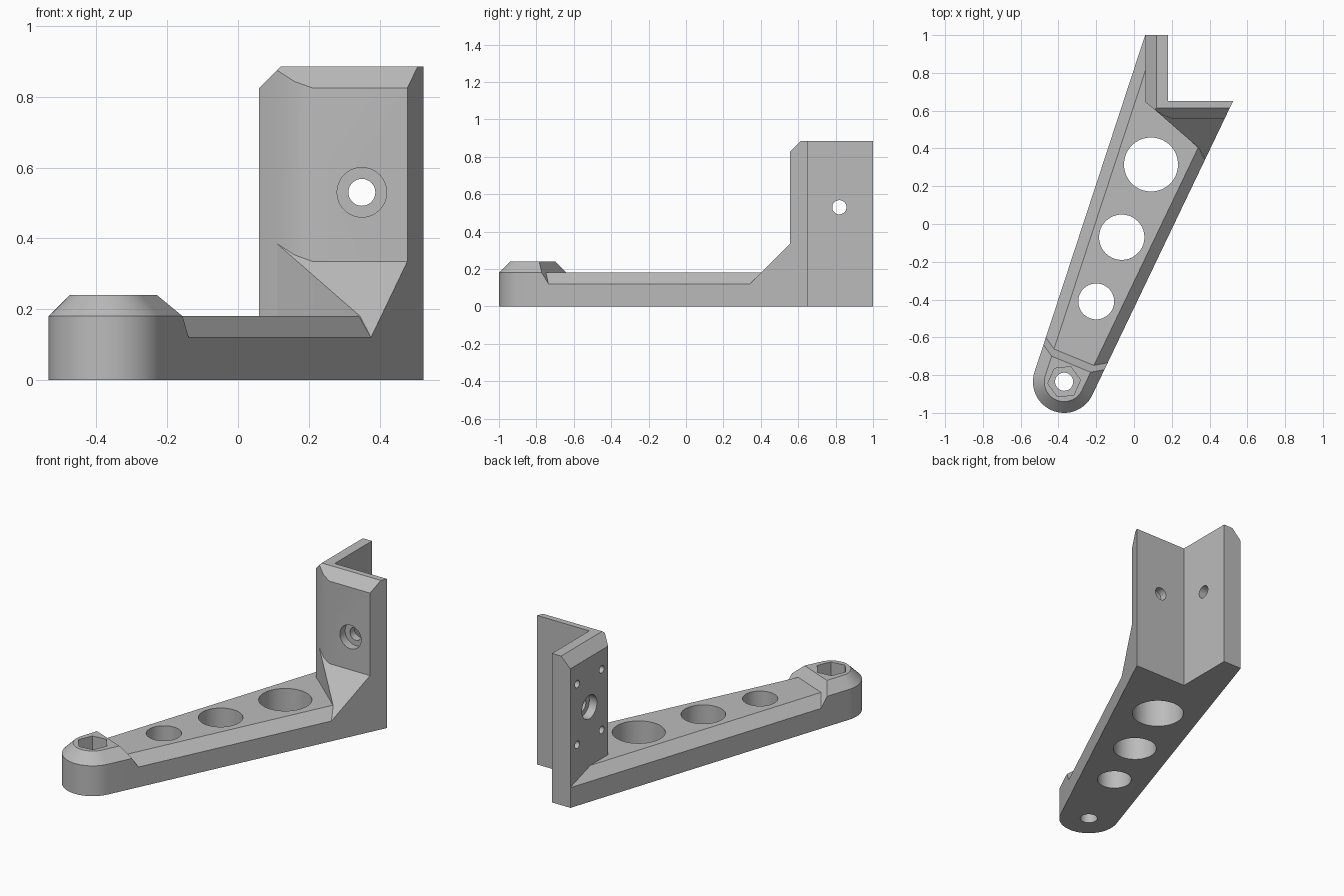
import bpy, bmesh
from math import cos, sin, pi, atan2, tau
from mathutils import Vector, Matrix

if "Cube" in bpy.data.objects:
    bpy.data.objects.remove(bpy.data.objects["Cube"], do_unlink=True)

grey = bpy.data.materials.new("plain grey")
grey.use_nodes = True
grey.diffuse_color = (0.5, 0.5, 0.5, 1)
grey.node_tree.nodes["Principled BSDF"].inputs["Base Color"].default_value = (0.5, 0.5, 0.5, 1)

# Plan layout: round foot, and the two straight sides tangent to it
FOOT = Vector((-0.37, -0.835))
R = 0.165
AXIS = Vector((0.38, 0.925))
LEFT_N = Vector((-0.95, 0.312)).normalized()
RIGHT_N = Vector((0.902, -0.432)).normalized()
LEFT_D = Vector((-LEFT_N.y, LEFT_N.x)) * -1
RIGHT_D = Vector((-RIGHT_N.y, RIGHT_N.x))


def side_point(normal, direction, y):
    """Point on a tangent side at a given y."""
    p = FOOT + R * normal
    return p + direction * ((y - p.y) / direction.y)


def left(y):
    return side_point(LEFT_N, LEFT_D, y)


def right(y):
    return side_point(RIGHT_N, RIGHT_D, y)


def loft(name, rings, cuts=()):
    """Solid from matching (points, z) rings, then trimmed by (point, normal) planes."""
    bm = bmesh.new()
    loops = [[bm.verts.new((p[0], p[1], z)) for p in pts] for pts, z in rings]
    bm.faces.new(loops[0][::-1])
    bm.faces.new(loops[-1])
    n = len(loops[0])
    for a, b in zip(loops, loops[1:]):
        for i in range(n):
            j = (i + 1) % n
            bm.faces.new((a[i], a[j], b[j], b[i]))
    for point, normal in cuts:
        bmesh.ops.bisect_plane(bm, geom=bm.verts[:] + bm.edges[:] + bm.faces[:], dist=1e-4,
                               plane_co=point, plane_no=normal, clear_outer=True)
        bmesh.ops.holes_fill(bm, edges=[e for e in bm.edges if e.is_boundary])
    bmesh.ops.recalc_face_normals(bm, faces=bm.faces[:])
    mesh = bpy.data.meshes.new(name)
    bm.to_mesh(mesh)
    bm.free()
    obj = bpy.data.objects.new(name, mesh)
    mesh.materials.append(grey)
    bpy.context.collection.objects.link(obj)
    return obj


def drill(obj, start, direction, radius, length, sides=48, turn=0):
    """Cut a round or polygonal hole running from start along direction."""
    direction = Vector(direction)
    bpy.ops.mesh.primitive_cylinder_add(vertices=sides, radius=radius, depth=length)
    cutter = bpy.context.object
    cutter.hide_render = True
    cutter.data.materials.append(grey)
    cutter.matrix_world = (Matrix.Translation(Vector(start) + direction * length / 2)
                           @ direction.to_track_quat('Z', 'Y').to_matrix().to_4x4()
                           @ Matrix.Rotation(turn, 4, 'Z'))
    mod = obj.modifiers.new("hole", 'BOOLEAN')
    mod.operation = 'DIFFERENCE'
    mod.solver = 'EXACT'
    mod.object = cutter
    bpy.context.view_layer.update()
    bpy.context.view_layer.objects.active = obj
    bpy.ops.object.modifier_apply(modifier=mod.name)
    bpy.data.objects.remove(cutter, do_unlink=True)


# Arm: tapered bar with bevelled long edges and three lightening holes
arm_plan = [FOOT + R * RIGHT_N + RIGHT_D * 0.1, right(0.65), (0.18, 0.65), (0.18, 1),
            left(1), FOOT + R * LEFT_N + LEFT_D * 0.1]
arm = loft("arm", [(arm_plan, 0), (arm_plan, 0.18)],
           [((*left(0), 0.12), (*LEFT_N, 1)), ((*right(0), 0.12), (*RIGHT_N, 1))])
for x, y, r in ((0.09, 0.315, 0.143), (-0.065, -0.07, 0.12), (-0.2, -0.41, 0.095)):
    drill(arm, (x, y, -0.1), (0, 0, 1), r, 0.5, 64)


# Foot: rounded raised boss with a bevelled rim and a sloping inner end
def foot_ring(radius):
    a0 = atan2(LEFT_N.y, LEFT_N.x)
    a1 = atan2(RIGHT_N.y, RIGHT_N.x) + tau
    steps = 32
    arc = [FOOT + radius * Vector((cos(a), sin(a)))
           for a in (a0 + (a1 - a0) * i / steps for i in range(steps + 1))]
    return [arc[0] + LEFT_D * 0.3] + arc + [arc[-1] + RIGHT_D * 0.3]


end = FOOT + AXIS * 0.14
foot = loft("foot", [(foot_ring(R), 0), (foot_ring(R), 0.18), (foot_ring(R - 0.06), 0.24)],
            [((*end, 0.18), (*(AXIS * 0.06), 0.04))])
drill(foot, (*FOOT, 0.12), (0, 0, 1), 0.087, 0.3, 6, pi / 5)
drill(foot, (*FOOT, -0.1), (0, 0, 1), 0.048, 0.5)

# Upright: angled plate with a rounded front corner and bevelled top edges
upright_plan = [(0.06, 1), (0.06, 0.645), (0.11, 0.605), (0.16, 0.573), (0.21, 0.555),
                right(0.555), right(0.65), (0.18, 0.65), (0.18, 1)]
upright = loft("upright", [(upright_plan, 0), (upright_plan, 0.885)],
               [((0.06, 0, 0.825), (-1, 0, 1)), ((0, 0.555, 0.825), (0, -1, 1))])

# Counterbored screw holes through both plates, and four blind holes on the side
HZ, HY, HX = 0.53, 0.82, 0.35
drill(upright, (HX, 0.4, HZ), (0, 1, 0), 0.07, 0.205)
drill(upright, (HX, 0.4, HZ), (0, 1, 0), 0.038, 0.4)
drill(upright, (-0.1, HY, HZ), (1, 0, 0), 0.07, 0.21)
drill(upright, (-0.1, HY, HZ), (1, 0, 0), 0.038, 0.4)
for dy in (-0.115, 0.115):
    for dz in (-0.18, 0.18):
        drill(upright, (-0.1, HY + dy, HZ + dz), (1, 0, 0), 0.022, 0.24, 24)

# Gusset: sloping brace between the arm and the upright
gusset_plan = [(0.11, 0.605), (0.345, 0.4), right(0.34), right(0.6)]
gusset = loft("gusset", [(gusset_plan, 0), (gusset_plan, 0.5)],
              [((0, 0.4, 0.18), (0, -1, 1))])

# Smooth shading with sharp edges kept
bpy.ops.object.select_all(action='DESELECT')
for part in (arm, foot, upright, gusset):
    part.select_set(True)
bpy.context.view_layer.objects.active = arm
bpy.ops.object.shade_smooth_by_angle(angle=pi / 6)
